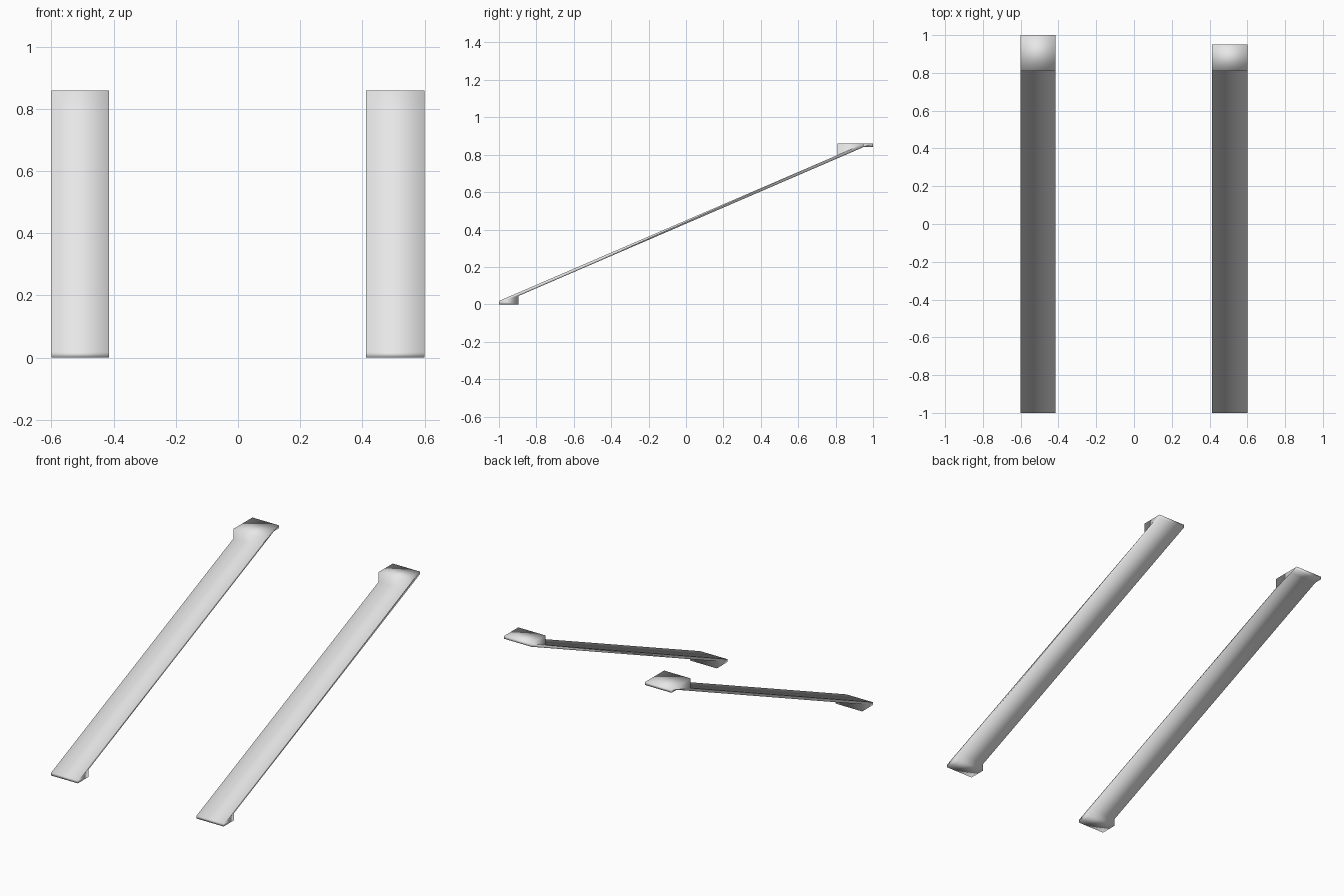
import bpy
import bmesh

cube = bpy.data.objects.get("Cube")
if cube:
    bpy.data.objects.remove(cube, do_unlink=True)

grey = bpy.data.materials.new("light_grey")
grey.use_nodes = True
colour = (0.8, 0.8, 0.8, 1)
grey.diffuse_color = colour
grey.node_tree.nodes["Principled BSDF"].inputs["Base Color"].default_value = colour


def rail(name, x_min, x_max, extra_lip):
    """Sloping rail with a wedge foot and a flat landing, extruded across x."""
    # Side profile as (y, z): foot, underside, landing, top slope
    profile = [(-1, 0), (-0.895, 0), (-0.895, 0.045), (0.95, 0.841)]
    if extra_lip:
        profile += [(0.95 + extra_lip, 0.841)]
    profile += [(0.95 + extra_lip, 0.859), (0.81, 0.859), (0.81, 0.798), (-1, 0.018)]

    bm = bmesh.new()
    side = bm.faces.new([bm.verts.new((x_min, y, z)) for y, z in profile])
    result = bmesh.ops.extrude_face_region(bm, geom=[side], use_keep_orig=True)
    moved = [g for g in result["geom"] if isinstance(g, bmesh.types.BMVert)]
    bmesh.ops.translate(bm, verts=moved, vec=(x_max - x_min, 0, 0))
    bmesh.ops.recalc_face_normals(bm, faces=bm.faces)
    # Soft shading over the whole bar
    for face in bm.faces:
        face.smooth = True

    mesh = bpy.data.meshes.new(name)
    bm.to_mesh(mesh)
    bm.free()
    mesh.materials.append(grey)
    obj = bpy.data.objects.new(name, mesh)
    bpy.context.collection.objects.link(obj)
    return obj


# The right rail has a slightly longer landing
rail("right_rail", -0.6, -0.415, 0.05)
rail("left_rail", 0.412, 0.6, 0)
